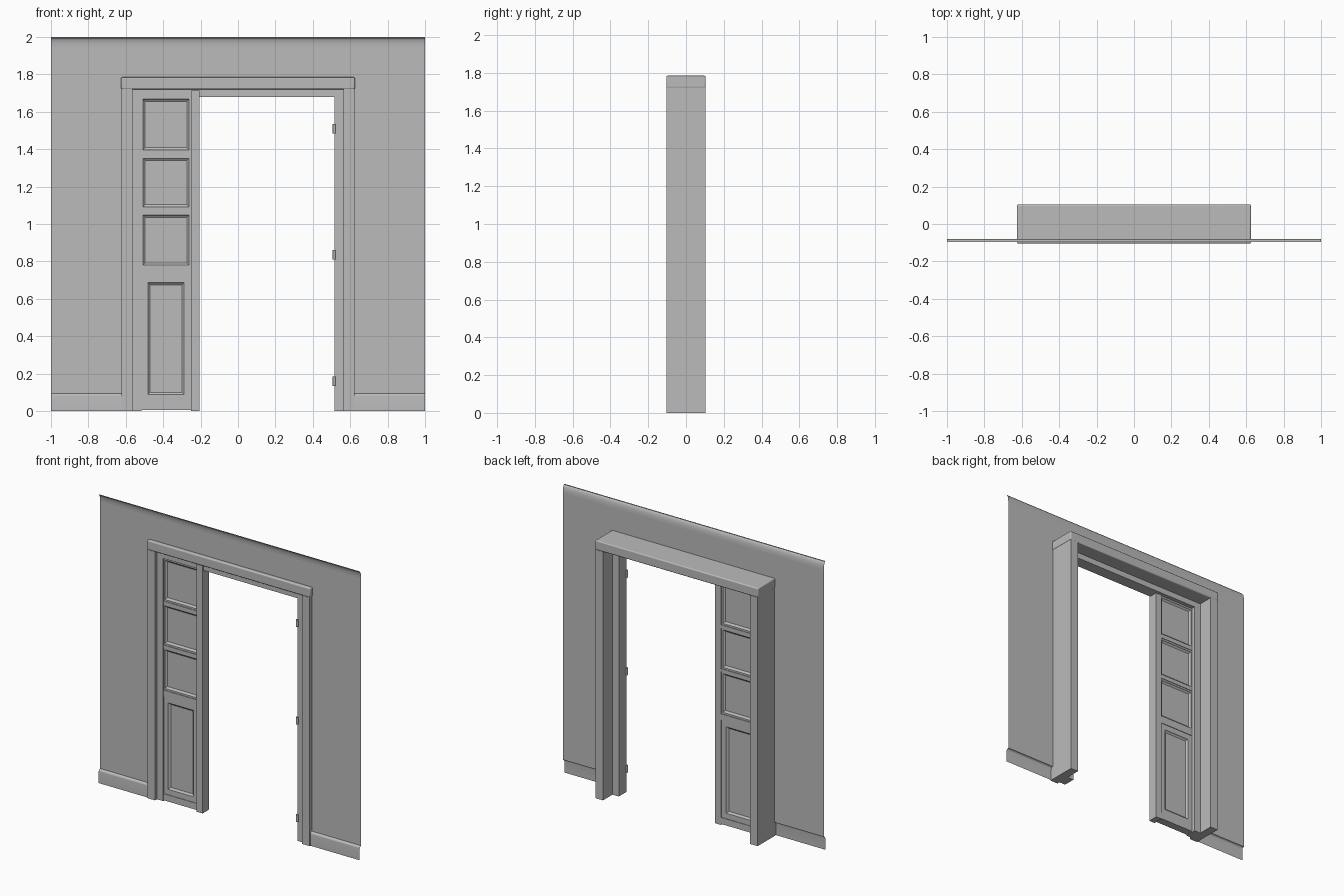
import bpy, bmesh
from math import sin, cos, pi

cube = bpy.data.objects.get("Cube")
if cube:
    bpy.data.objects.remove(cube)

grey = bpy.data.materials.new("plain grey")
grey.use_nodes = True
grey.diffuse_color = (0.5, 0.5, 0.5, 1)
grey.node_tree.nodes["Principled BSDF"].inputs["Base Color"].default_value = (0.5, 0.5, 0.5, 1)


def finish(name, bm):
    mesh = bpy.data.meshes.new(name)
    bm.to_mesh(mesh)
    bm.free()
    mesh.materials.append(grey)
    ob = bpy.data.objects.new(name, mesh)
    bpy.context.collection.objects.link(ob)
    return ob


def box_bm(x, y, z):
    bm = bmesh.new()
    bmesh.ops.create_cube(bm, size=1)
    for v in bm.verts:
        for i, (lo, hi) in enumerate((x, y, z)):
            v.co[i] = lo if v.co[i] < 0 else hi
    return bm


def box(name, x, y, z):
    return finish(name, box_bm(x, y, z))


def smooth(ob):
    bpy.ops.object.select_all(action='DESELECT')
    ob.select_set(True)
    bpy.context.view_layer.objects.active = ob
    bpy.ops.object.shade_smooth_by_angle(angle=0.6)


def strip(name, profile, x0, x1):
    """Sweep an open y-z profile along x as a thin sheet."""
    bm = bmesh.new()
    rows = [[bm.verts.new((x, y, z)) for y, z in profile] for x in (x0, x1)]
    for i in range(len(profile) - 1):
        bm.faces.new((rows[0][i], rows[1][i], rows[1][i + 1], rows[0][i + 1]))
    ob = finish(name, bm)
    smooth(ob)
    return ob


def panel(name, x, y, z, steps):
    """Board with the same stepped recess on its front and back."""
    bm = box_bm(x, y, z)
    bm.normal_update()
    for f in [f for f in bm.faces if abs(f.normal.y) > 0.9]:
        for width, depth in steps:
            bmesh.ops.inset_region(bm, faces=[f], thickness=width, depth=depth,
                                   use_even_offset=True)
    return finish(name, bm)


WALL_Y, FRONT, BACK = -0.08, -0.104, 0.104

# Wall sheet around the doorway
strip("wall_top", [(WALL_Y, 1.75), (WALL_Y, 1.945)], -1, 1)
for side, x0, x1 in (("right", -1, -0.6), ("left", 0.6, 1)):
    strip("wall_" + side, [(WALL_Y, 0.095), (WALL_Y, 1.75)], x0, x1)

# Skirting with a rounded top, and the coved crown moulding
arc = [i * pi / 12 for i in range(7)]
skirting = [(-0.096, 0)] + [(WALL_Y - 0.016 * cos(a), 0.08 + 0.015 * sin(a)) for a in arc]
strip("skirting_right", skirting, -1, -0.62)
strip("skirting_left", skirting, 0.62, 1)
cove = [(-0.095 + 0.015 * cos(a), 1.945 + 0.05 * sin(a)) for a in arc] + [(-0.095, 2.0)]
strip("crown_moulding", cove, -1, 1)

# Posts and inner jambs, one pair per side
for side, s in (("right", -1), ("left", 1)):
    box("post_" + side, sorted((s * 0.563, s * 0.622)), (FRONT, BACK), (0, 1.722))
    box("jamb_" + side, sorted((s * 0.515, s * 0.563)), (-0.083, 0), (0, 1.722))

# Lintel and head jamb
lintel = box("lintel", (-0.625, 0.625), (FRONT, BACK), (1.72, 1.785))
bevel = lintel.modifiers.new("soft edges", 'BEVEL')
bevel.width, bevel.segments = 0.007, 3
smooth(lintel)
box("head_jamb", (-0.53, 0.53), (-0.083, 0), (1.68, 1.722))

# Fixed door leaf: stile, rails and recessed panels
box("leaf_stile", (-0.252, -0.207), (-0.092, -0.022), (0, 1.715))
LEFT, RIGHT = -0.52, -0.25
for i, z in enumerate(((0.005, 0.05), (0.724, 0.768), (1.06, 1.08), (1.363, 1.384))):
    box(f"leaf_rail_{i + 1}", (LEFT, RIGHT), (-0.08, -0.025), z)
for i, z in enumerate(((0.768, 1.06), (1.08, 1.363), (1.384, 1.68))):
    panel(f"upper_panel_{i + 1}", (LEFT, RIGHT), (-0.076, -0.029), z,
          ((0.012, 0), (0.004, -0.006), (0.008, -0.006)))
panel("lower_panel", (LEFT, RIGHT), (-0.076, -0.029), (0.05, 0.724),
      ((0.038, 0), (0.004, -0.006), (0.008, -0.006)))

# Hinge barrels on the open side
for i, z in enumerate((0.16, 0.835, 1.51)):
    bm = bmesh.new()
    bmesh.ops.create_cone(bm, cap_ends=True, segments=12, radius1=0.008,
                          radius2=0.008, depth=0.05)
    bmesh.ops.translate(bm, verts=bm.verts, vec=(0.514, -0.086, z))
    smooth(finish(f"hinge_{i + 1}", bm))
